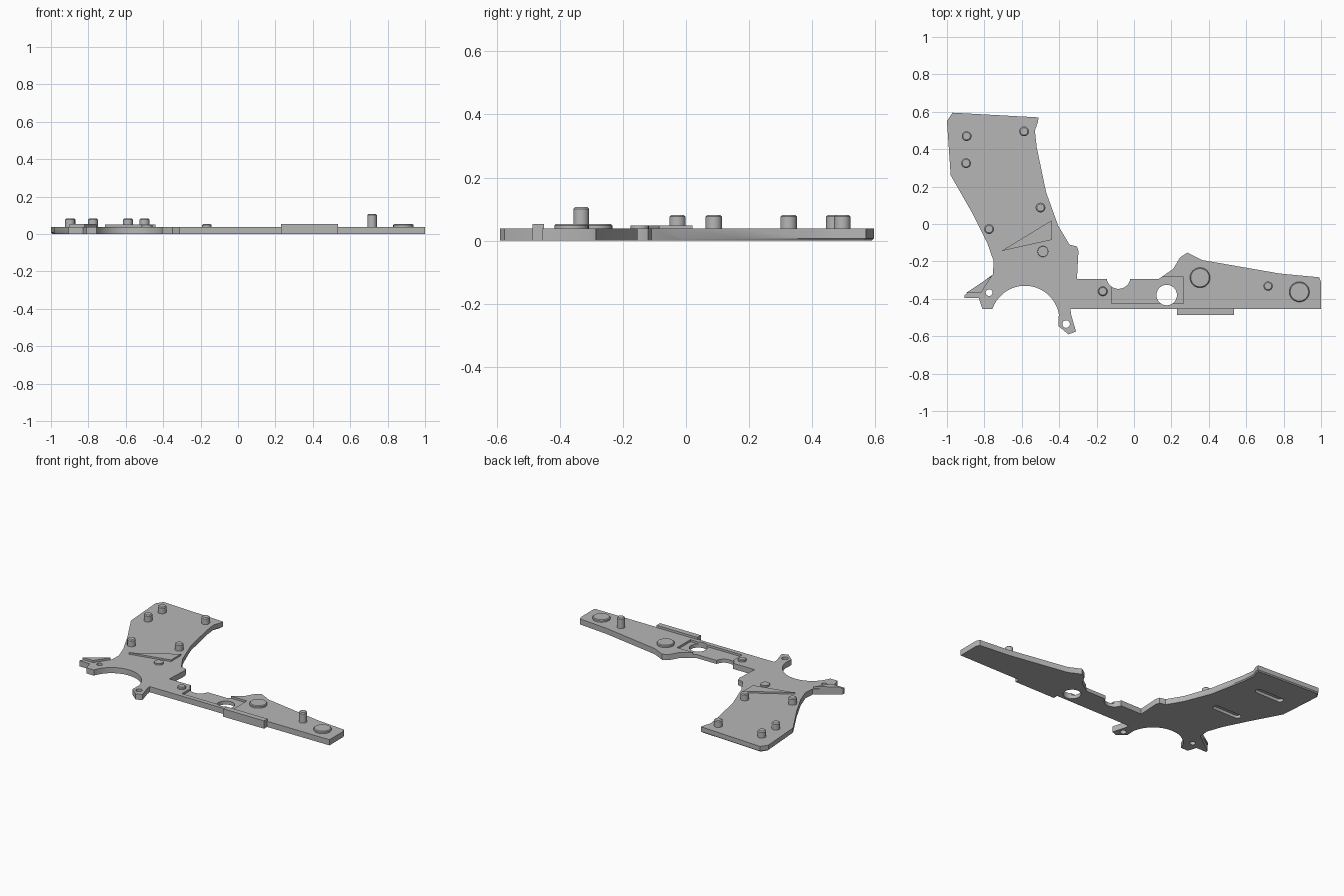
import bpy
import bmesh
from math import cos, sin, radians, pi

THICK = 0.038      # plate thickness
SINK = 0.004       # overlap of raised parts into the plate

default = bpy.data.objects.get("Cube")
if default:
    bpy.data.objects.remove(default, do_unlink=True)

grey = bpy.data.materials.new("plain grey")
grey.use_nodes = True
grey.diffuse_color = (0.47, 0.47, 0.47, 1)
grey.node_tree.nodes["Principled BSDF"].inputs["Base Color"].default_value = grey.diffuse_color


def arc(cx, cy, radius, start, end, steps):
    """Points along a circular arc, angles in degrees."""
    angles = [radians(start + (end - start) * i / steps) for i in range(steps + 1)]
    return [(cx + radius * cos(a), cy + radius * sin(a)) for a in angles]


def make_object(name, bm):
    bmesh.ops.recalc_face_normals(bm, faces=bm.faces)
    mesh = bpy.data.meshes.new(name)
    bm.to_mesh(mesh)
    bm.free()
    mesh.materials.append(grey)
    obj = bpy.data.objects.new(name, mesh)
    bpy.context.collection.objects.link(obj)
    return obj


def extruded(points, bottom, top):
    """Closed prism from a flat outline."""
    bm = bmesh.new()
    face = bm.faces.new([bm.verts.new((x, y, bottom)) for x, y in points])
    result = bmesh.ops.extrude_face_region(bm, geom=[face])
    for v in result["geom"]:
        if isinstance(v, bmesh.types.BMVert):
            v.co.z = top
    return bm


def prism(name, points, bottom, top):
    return make_object(name, extruded(points, bottom, top))


def rectangle(left, right, front, back):
    return [(left, front), (right, front), (right, back), (left, back)]


def smooth(obj):
    bpy.ops.object.select_all(action="DESELECT")
    obj.select_set(True)
    bpy.context.view_layer.objects.active = obj
    bpy.ops.object.shade_smooth_by_angle(angle=radians(30))


def peg(name, x, y, radius, top, chamfer):
    """Upright round peg with a chamfered rim."""
    bm = extruded(arc(x, y, radius, 0, 345, 23), THICK - SINK, top)
    rim = [e for e in bm.edges if all(v.co.z > top - 0.001 for v in e.verts)]
    bmesh.ops.bevel(bm, geom=rim, offset=chamfer, segments=1, affect="EDGES")
    smooth(make_object(name, bm))


# Frame plate outline: grip, trigger corner, barrel, front tab, big arc, rear prong
outline = [
    (-1, 0.55), (-0.97, 0.595), (-0.51, 0.57), (-0.515, 0.54), (-0.53, 0.5),
    (-0.52, 0.41), (-0.47, 0.17), (-0.405, -0.01), (-0.345, -0.11),
    (-0.305, -0.12), (-0.297, -0.145), (-0.305, -0.295),
]
outline += [(-0.145, -0.295)] + arc(-0.083, -0.283, 0.064, 200, 340, 10) + [(-0.02, -0.295)]
outline += [
    (0.13, -0.295), (0.21, -0.24), (0.245, -0.18), (0.285, -0.153),
    (0.365, -0.193), (0.78, -0.265), (0.99, -0.285), (1, -0.31), (1, -0.455),
    (-0.34, -0.455), (-0.335, -0.49), (-0.31, -0.575), (-0.35, -0.59), (-0.405, -0.545),
]
outline += arc(-0.583, -0.514, 0.184, 10, 161, 20)
outline += [
    (-0.81, -0.455), (-0.83, -0.395), (-0.905, -0.395), (-0.905, -0.38),
    (-0.755, -0.27), (-0.75, -0.2), (-0.785, -0.1), (-0.86, 0.05), (-0.98, 0.26),
]
plate_mesh = extruded(outline, 0, THICK)

# Slight chamfer under the grip
under = [e for e in plate_mesh.edges
         if all(v.co.z < 0.001 and v.co.y > -0.05 for v in e.verts)]
bmesh.ops.bevel(plate_mesh, geom=under, offset=0.007, segments=1, affect="EDGES")
plate = make_object("frame_plate", plate_mesh)


def cut(name, points, bottom, top):
    cutter = prism(name, points, bottom, top)
    cutter.hide_render = True
    mod = plate.modifiers.new(name, "BOOLEAN")
    mod.operation = "DIFFERENCE"
    mod.solver = "EXACT"
    mod.object = cutter
    bpy.context.view_layer.objects.active = plate
    bpy.ops.object.modifier_apply(modifier=mod.name)
    bpy.data.objects.remove(cutter, do_unlink=True)


def slot(x, y, length, radius):
    half = length / 2 - radius
    return arc(x + half, y, radius, -90, 90, 8) + arc(x - half, y, radius, 90, 270, 8)


# Pocket, through holes and slots under the grip
cut("pocket", rectangle(-0.12, 0.265, -0.425, -0.284), 0.024, 0.1)
for label, x, y, radius in [
    ("barrel_hole", 0.175, -0.38, 0.055),
    ("prong_hole", -0.775, -0.367, 0.018),
    ("tab_hole", -0.363, -0.535, 0.02),
]:
    cut(label, arc(x, y, radius, 0, 345, 23), -0.1, 0.1)
cut("upper_slot", slot(-0.76, 0.38, 0.21, 0.022), -0.1, 0.02)
cut("lower_slot", slot(-0.69, 0.06, 0.21, 0.022), -0.1, 0.02)
smooth(plate)

# Raised ribs and the front rail
prism("triangle_rib", [(-0.71, -0.145), (-0.44, -0.085), (-0.44, 0.02)], THICK - SINK, 0.049)
prism("prong_rib", [(-0.9, -0.37), (-0.82, -0.37), (-0.757, -0.275)], THICK - SINK, 0.052)
prism("front_rail", rectangle(0.23, 0.535, -0.487, -0.45), 0, 0.053)

# Locating pegs on the grip and barrel
for i, (x, y) in enumerate([(-0.895, 0.47), (-0.898, 0.325), (-0.588, 0.495),
                            (-0.5, 0.088), (-0.775, -0.027)]):
    peg(f"grip_peg_{i + 1}", x, y, 0.026, 0.082, 0.006)
peg("barrel_peg", 0.717, -0.332, 0.025, 0.107, 0.006)

# Low round bosses
peg("grip_boss", -0.487, -0.147, 0.029, 0.049, 0.001)
peg("middle_boss", -0.167, -0.36, 0.025, 0.053, 0.005)
peg("barrel_boss", 0.353, -0.287, 0.054, 0.053, 0.005)
peg("muzzle_boss", 0.884, -0.363, 0.054, 0.053, 0.005)
